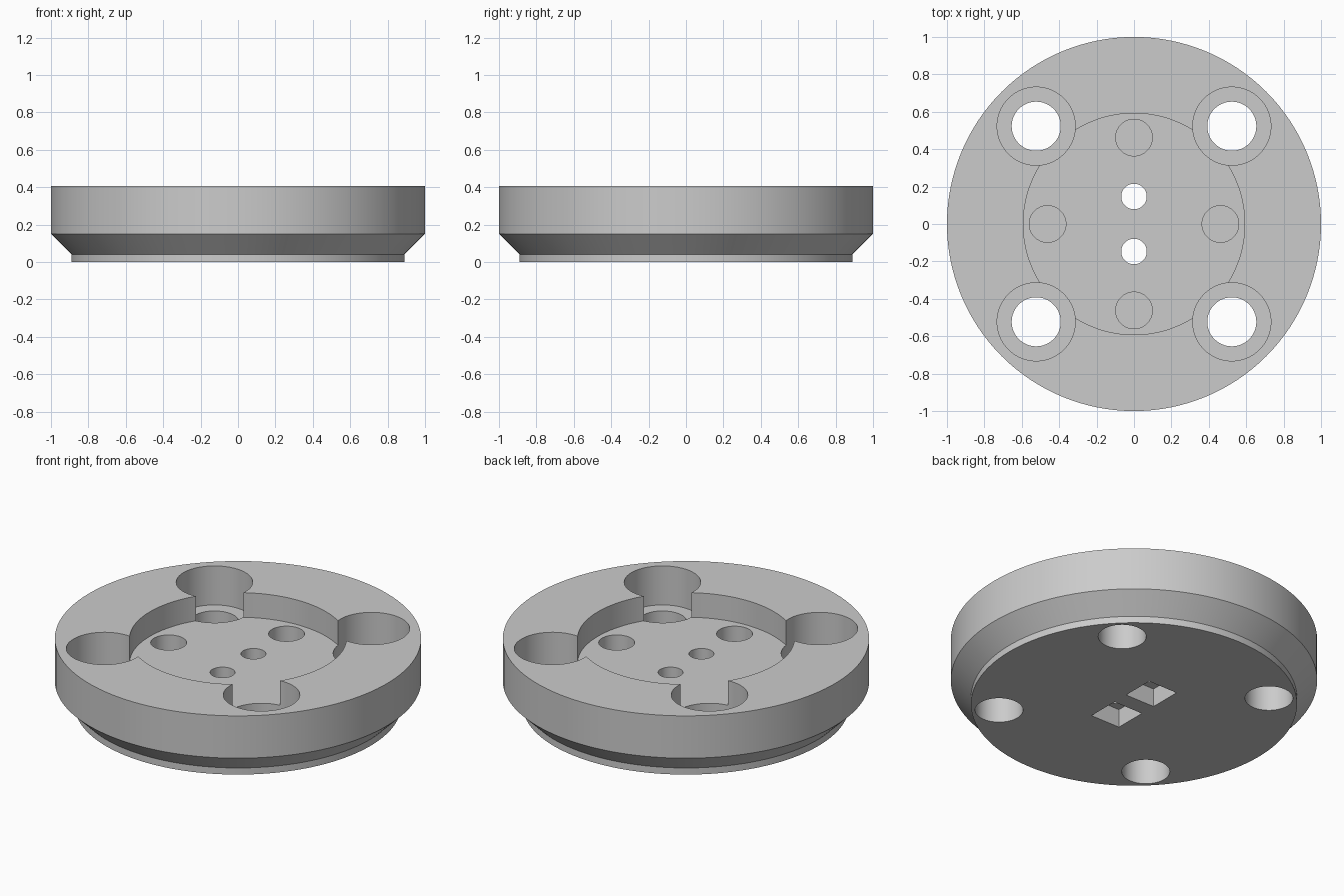
import bpy, bmesh
from math import cos, sin, tau, radians

cube = bpy.data.objects.get("Cube")
if cube:
    bpy.data.objects.remove(cube)

TOP = 0.405
ABOVE, BELOW = 0.6, -0.2

# Single flat grey for the whole turned part
grey = bpy.data.materials.new("light_grey")
grey.use_nodes = True
colour = (0.6, 0.6, 0.6, 1)
grey.diffuse_color = colour
grey.node_tree.nodes["Principled BSDF"].inputs["Base Color"].default_value = colour


def turned(name, profile, x=0, y=0, segments=64, turn=0):
    """Closed solid made of stacked rings, given as (radius, height)."""
    bm = bmesh.new()
    rings = []
    for r, z in profile:
        angles = [tau * i / segments + turn for i in range(segments)]
        rings.append([bm.verts.new((x + r * cos(a), y + r * sin(a), z)) for a in angles])
    for low, high in zip(rings, rings[1:]):
        for i in range(segments):
            j = (i + 1) % segments
            bm.faces.new((low[i], low[j], high[j], high[i]))
    bm.faces.new(rings[0][::-1])
    bm.faces.new(rings[-1])
    mesh = bpy.data.meshes.new(name)
    bm.to_mesh(mesh)
    bm.free()
    mesh.materials.append(grey)
    obj = bpy.data.objects.new(name, mesh)
    bpy.context.collection.objects.link(obj)
    return obj


# Disc with chamfered underside and a thin foot
disc = turned("mounting_disc", [(0.89, 0), (0.89, 0.04), (1, 0.15), (1, TOP)], segments=128)
bpy.context.view_layer.objects.active = disc
disc.select_set(True)


def cut(name, r, low, high, x=0, y=0, **options):
    """Subtract an upright cylinder or prism from the disc."""
    cutter = turned(name, [(r, low), (r, high)], x, y, **options)
    cutter.hide_render = True
    mod = disc.modifiers.new(name, 'BOOLEAN')
    mod.operation = 'DIFFERENCE'
    mod.solver = 'EXACT'
    mod.object = cutter
    bpy.ops.object.modifier_apply(modifier=mod.name)
    bpy.data.objects.remove(cutter)


# Central round pocket
FLOOR = 0.257
cut("central_pocket", 0.592, FLOOR, ABOVE, segments=128)

# Four counterbored screw holes at the corners
for sx in (-1, 1):
    for sy in (-1, 1):
        x, y = 0.523 * sx, 0.523 * sy
        cut("counterbore", 0.209, 0.17, ABOVE, x, y)
        cut("screw_hole", 0.131, BELOW, ABOVE, x, y)

# Four blind holes in the pocket floor
for x, y in ((1, 0), (-1, 0), (0, 1), (0, -1)):
    cut("blind_hole", 0.098, 0.11, ABOVE, 0.462 * x, 0.462 * y)

# Two centre holes with square nut recesses underneath
for s in (-1, 1):
    cut("centre_hole", 0.068, BELOW, ABOVE, 0, 0.147 * s)
    cut("nut_recess", 0.138, BELOW, 0.11, 0, 0.147 * s, segments=4, turn=tau / 8)

bpy.ops.object.shade_smooth_by_angle(angle=radians(30))
